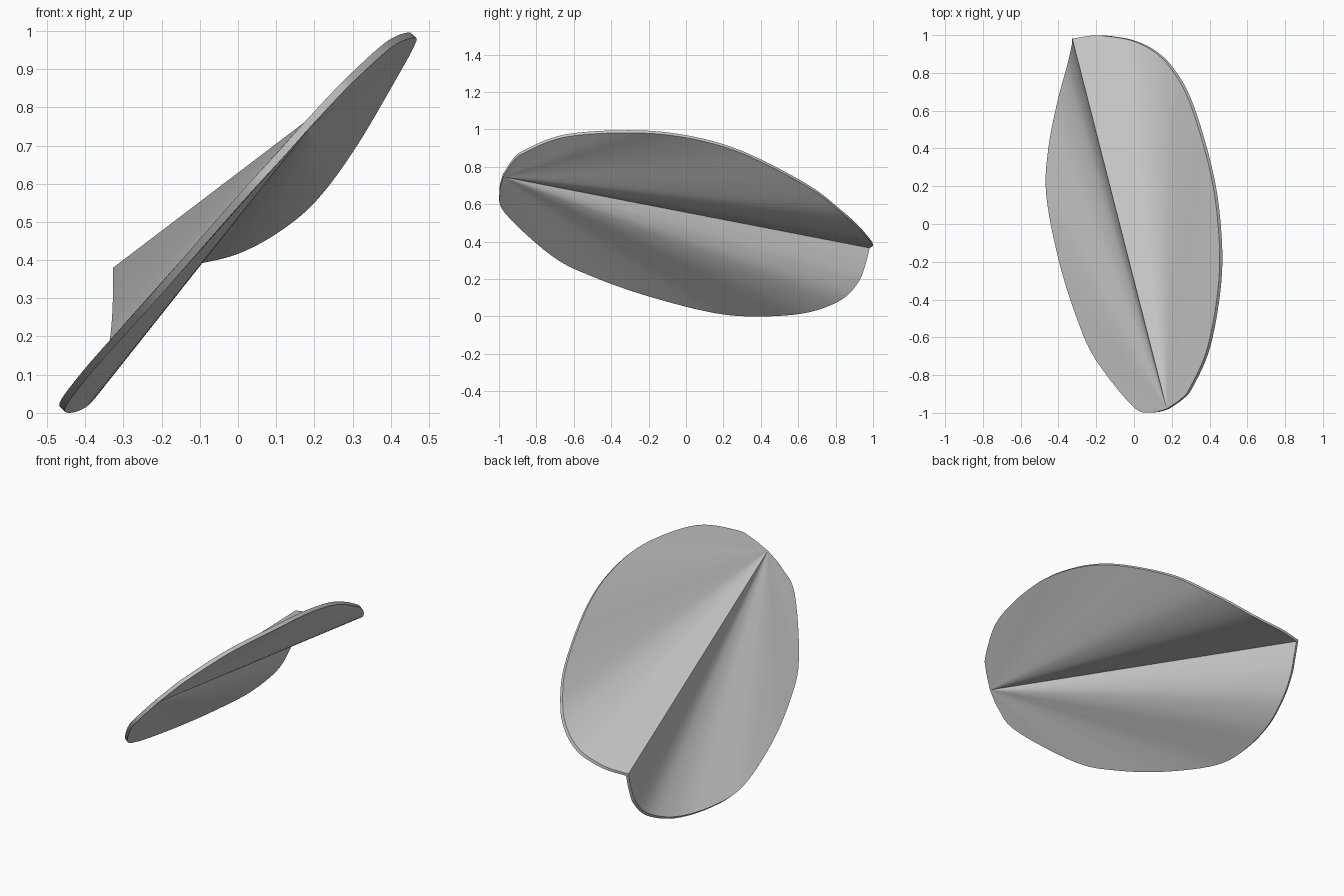
import bpy
import bmesh
import math
from mathutils import Vector

default_cube = bpy.data.objects.get("Cube")
if default_cube:
    bpy.data.objects.remove(default_cube, do_unlink=True)

# Local frame: the fold runs from the root to the tip
ROOT = Vector((0.18, -0.98, 0.75))
TIP = Vector((-0.32, 0.98, 0.37))
AXIS = (TIP - ROOT).normalized()
SIDE = Vector((0.65, 0.3, 0.7))
SIDE = (SIDE - AXIS * SIDE.dot(AXIS)).normalized()
UP = SIDE.cross(AXIS)
THICKNESS = 0.02
STEPS = 6
RINGS = 10

# Rim of each half, root to tip: along the fold, sideways, height
UPPER_RIM = [(.016, .114, -.001), (.051, .2, -.005), (.221, .388, -.026),
             (.536, .548, -.07), (.827, .617, -.1), (1.14, .618, -.14),
             (1.532, .53, -.205), (1.753, .422, -.235), (1.878, .33, -.226),
             (1.961, .238, -.192), (2.01, .16, -.138), (2.045, .085, -.075)]
LOWER_RIM = [(.017, -.115, -.003), (.09, -.248, -.008), (.42, -.462, -.034),
             (.674, -.538, -.05), (1.0, -.582, -.07), (1.367, -.582, -.1),
             (1.606, -.512, -.133), (1.828, -.39, -.166), (1.974, -.256, -.162),
             (2.037, -.15, -.117), (2.053, -.07, -.06)]


def to_world(p):
    return ROOT + AXIS * p[0] + SIDE * p[1] + UP * p[2]


def smooth_path(points):
    """Sample a smooth curve through the points, leaving out the first one."""
    pts = [2 * points[0] - points[1]] + points + [2 * points[-1] - points[-2]]
    path = []
    for a, b, c, d in zip(pts, pts[1:], pts[2:], pts[3:]):
        for i in range(1, STEPS + 1):
            t = i / STEPS
            path.append(0.5 * (2 * b + (c - a) * t
                               + (2 * a - 5 * b + 4 * c - d) * t ** 2
                               + (3 * b - a - 3 * c + d) * t ** 3))
    return path


def half_rim(points):
    return smooth_path([ROOT] + [to_world(p) for p in points] + [TIP])


def add_layer(bm, rim, offset):
    """Straight rays from the root to the rim, joined into a conical sheet."""
    apex = bm.verts.new(ROOT + offset)
    rays = []
    for p in rim:
        rays.append([bm.verts.new(ROOT.lerp(p, (k / RINGS) ** 2) + offset)
                     for k in range(1, RINGS + 1)])
    for r, s in zip(rays, rays[1:]):
        bm.faces.new((apex, r[0], s[0]))
        for k in range(RINGS - 1):
            bm.faces.new((r[k], r[k + 1], s[k + 1], s[k]))
    # Outline of the sheet: the apex, the first ray, the rim and the last ray
    return [apex] + rays[0] + [r[-1] for r in rays[1:-1]] + rays[-1][::-1]


# Folded shell: two sheets joined by a thin wall around the rim
rim = half_rim(UPPER_RIM) + half_rim(LOWER_RIM)[-2::-1]
bm = bmesh.new()
top = add_layer(bm, rim, UP * THICKNESS / 2)
bottom = add_layer(bm, rim, -UP * THICKNESS / 2)
for i in range(len(top)):
    bm.faces.new((top[i - 1], top[i], bottom[i], bottom[i - 1]))
bmesh.ops.recalc_face_normals(bm, faces=bm.faces)

# Centre the shell and stand it on the ground
xs, ys, zs = zip(*[v.co for v in bm.verts])
shift = Vector((-(min(xs) + max(xs)) / 2, -(min(ys) + max(ys)) / 2, -min(zs)))
bmesh.ops.translate(bm, verts=bm.verts, vec=shift)

mesh = bpy.data.meshes.new("folded_shell")
bm.to_mesh(mesh)
bm.free()
shell = bpy.data.objects.new("folded_shell", mesh)
bpy.context.collection.objects.link(shell)

# Plain grey material
grey = bpy.data.materials.new("light_grey")
grey.use_nodes = True
colour = (0.6, 0.6, 0.6, 1)
grey.diffuse_color = colour
grey.node_tree.nodes["Principled BSDF"].inputs["Base Color"].default_value = colour
mesh.materials.append(grey)

# Smooth sheets with a sharp fold and rim
bpy.ops.object.select_all(action="DESELECT")
shell.select_set(True)
bpy.context.view_layer.objects.active = shell
bpy.ops.object.shade_smooth_by_angle(angle=math.radians(30))
